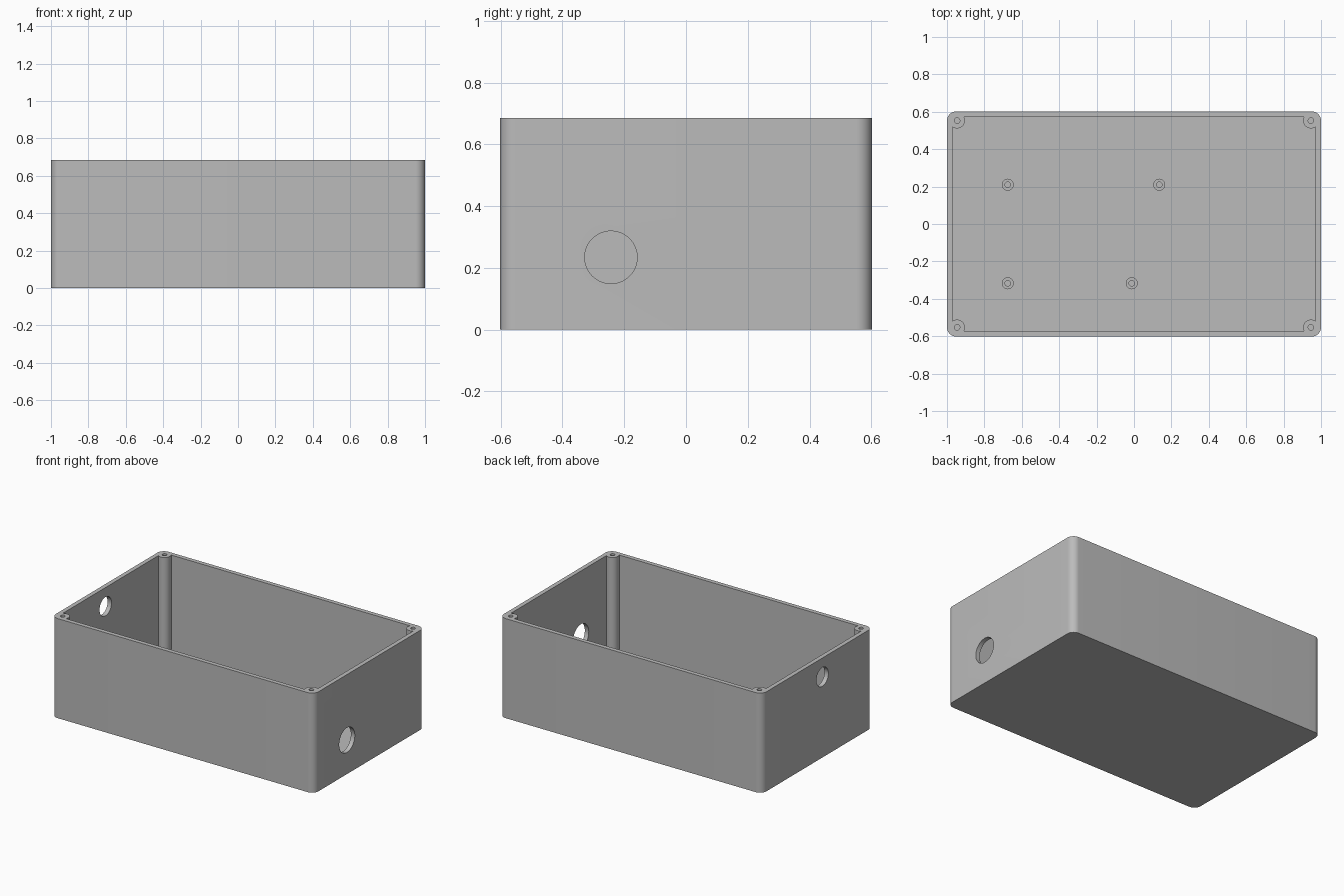
import bpy
import bmesh
from math import pi, cos, sin
from mathutils import Matrix

if "Cube" in bpy.data.objects:
    bpy.data.objects.remove(bpy.data.objects["Cube"])

HX, HY, HEIGHT = 1.0, 0.602, 0.685      # outer half sizes and height
WALL, FLOOR, CORNER = 0.03, 0.03, 0.05
POST_X, POST_Y, POST_R = 0.946, 0.553, 0.042
SCREW_R = 0.015

grey = bpy.data.materials.new("plain grey")
grey.use_nodes = True
colour = (0.5, 0.5, 0.5, 1)
grey.diffuse_color = colour
grey.node_tree.nodes["Principled BSDF"].inputs["Base Color"].default_value = colour


def prism(name, outline, z0, z1):
    """Extrude a flat outline from z0 to z1."""
    bm = bmesh.new()
    face = bm.faces.new([bm.verts.new((x, y, z0)) for x, y in outline])
    top = bmesh.ops.extrude_face_region(bm, geom=[face])["geom"]
    verts = [v for v in top if isinstance(v, bmesh.types.BMVert)]
    bmesh.ops.translate(bm, verts=verts, vec=(0, 0, z1 - z0))
    bmesh.ops.recalc_face_normals(bm, faces=bm.faces)
    mesh = bpy.data.meshes.new(name)
    bm.to_mesh(mesh)
    bm.free()
    mesh.materials.append(grey)
    obj = bpy.data.objects.new(name, mesh)
    bpy.context.collection.objects.link(obj)
    return obj


def rounded(hx, hy, r, steps=12):
    """Rectangle outline with rounded corners."""
    pts = []
    for i, (sx, sy) in enumerate([(1, 1), (-1, 1), (-1, -1), (1, -1)]):
        for k in range(steps + 1):
            a = (i + k / steps) * pi / 2
            pts.append((sx * (hx - r) + r * cos(a), sy * (hy - r) + r * sin(a)))
    return pts


def rod(name, x, y, r, z0, z1, sides=48):
    angles = [2 * pi * k / sides for k in range(sides)]
    return prism(name, [(x + r * cos(a), y + r * sin(a)) for a in angles], z0, z1)


def combine(target, tool, operation="DIFFERENCE"):
    """Apply a boolean and discard the tool."""
    mod = target.modifiers.new("cut", "BOOLEAN")
    mod.operation, mod.solver, mod.object = operation, "EXACT", tool
    bpy.context.view_layer.objects.active = target
    bpy.ops.object.modifier_apply(modifier=mod.name)
    bpy.data.objects.remove(tool)


# Cavity, with its corners left solid to form the screw posts
ix, iy = HX - WALL, HY - WALL
cavity = prism("cavity", [(-ix, -iy), (ix, -iy), (ix, iy), (-ix, iy)], FLOOR, HEIGHT + 0.1)
corners = [(sx * POST_X, sy * POST_Y) for sx in (-1, 1) for sy in (-1, 1)]
for x, y in corners:
    combine(cavity, rod("post", x, y, POST_R, -0.1, HEIGHT + 0.2))

# Case shell
case = prism("case", rounded(HX, HY, CORNER), 0, HEIGHT)
combine(case, cavity)

# Screw holes in the corner posts
for x, y in corners:
    combine(case, rod("screw_hole", x, y, SCREW_R, HEIGHT - 0.3, HEIGHT + 0.1, 32))

# Cable holes through the two end walls
for x, y, z, r in [(HX, -0.243, 0.234, 0.085), (-HX, -0.055, 0.555, 0.065)]:
    hole = rod("cable_hole", 0, 0, r, -0.1, 0.1, 64)
    hole.data.transform(Matrix.Translation((x, y, z)) @ Matrix.Rotation(pi / 2, 4, "Y"))
    combine(case, hole)

# Hollow board standoffs on the floor
for x, y in [(-0.675, 0.21), (0.135, 0.21), (-0.675, -0.317), (-0.012, -0.317)]:
    standoff = rod("standoff", x, y, 0.032, FLOOR - 0.01, FLOOR + 0.075)
    combine(case, standoff, "UNION")
    combine(case, rod("standoff_hole", x, y, SCREW_R, FLOOR, FLOOR + 0.2, 32))

bpy.ops.object.select_all(action="DESELECT")
case.select_set(True)
bpy.context.view_layer.objects.active = case
bpy.ops.object.shade_smooth_by_angle(angle=pi / 6)
